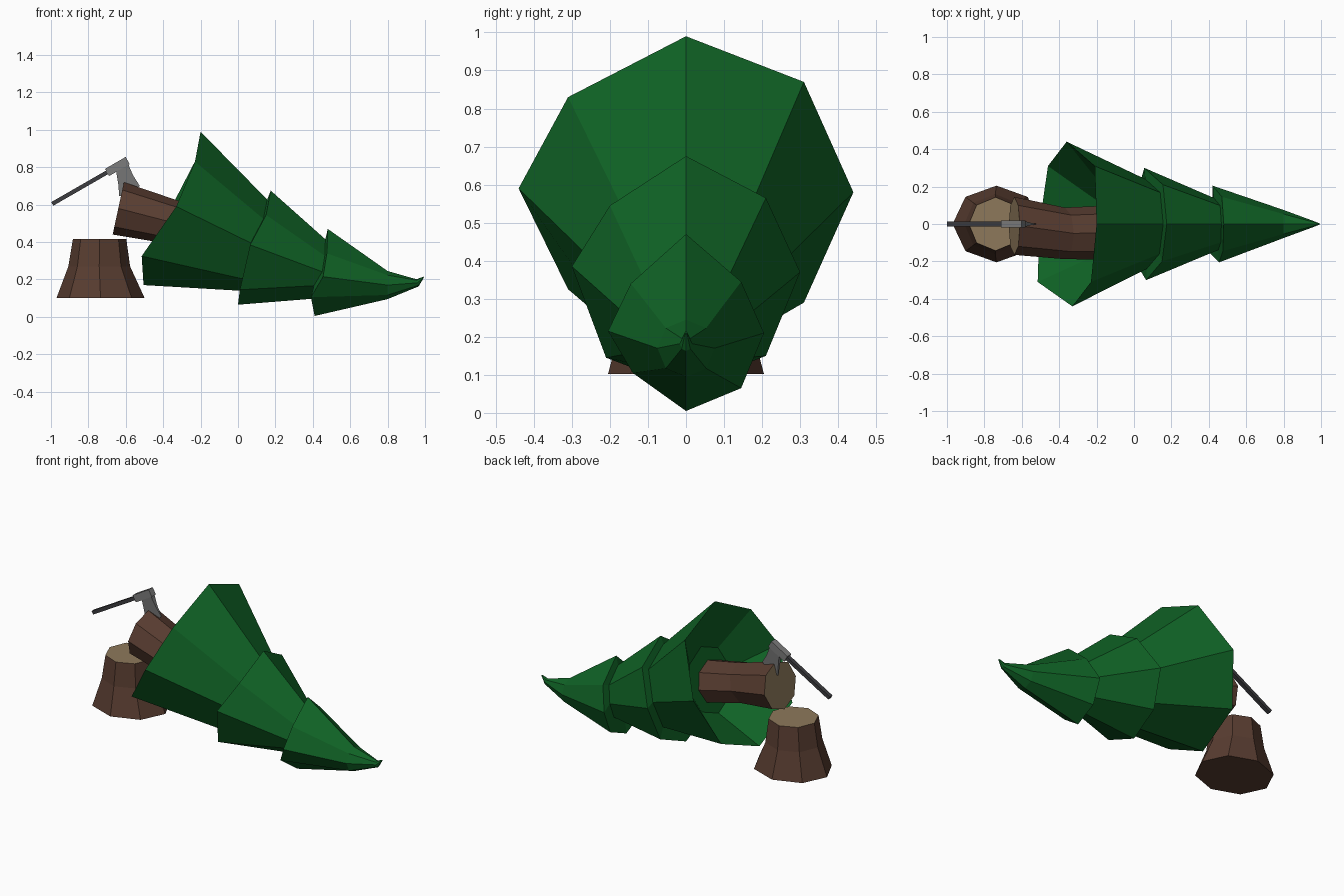
import bpy, bmesh, math
from mathutils import Vector

if "Cube" in bpy.data.objects:
    bpy.data.objects.remove(bpy.data.objects["Cube"])


def material(name, rgb):
    m = bpy.data.materials.new(name)
    m.diffuse_color = (*rgb, 1)
    m.use_nodes = True
    m.node_tree.nodes["Principled BSDF"].inputs["Base Color"].default_value = m.diffuse_color
    return m


GREEN = material("pine green", (0.005, 0.125, 0.019))
BARK = material("bark brown", (0.098, 0.046, 0.030))
WOOD = material("cut wood", (0.27, 0.19, 0.105))
STEEL = material("axe steel", (0.20, 0.20, 0.20))
GRIP = material("dark handle", (0.045, 0.045, 0.05))


def finish(bm, name, mats):
    bmesh.ops.recalc_face_normals(bm, faces=bm.faces)
    me = bpy.data.meshes.new(name)
    bm.to_mesh(me)
    bm.free()
    for m in mats:
        me.materials.append(m)
    ob = bpy.data.objects.new(name, me)
    bpy.context.collection.objects.link(ob)
    return ob


def skin(name, rings, mats, start_mat=0, end_mat=0):
    """Bridge rings of equal point count, then cap both ends."""
    bm = bmesh.new()
    loops = [[bm.verts.new(p) for p in r] for r in rings]
    for a, b in zip(loops, loops[1:]):
        n = len(a)
        for i in range(n):
            j = (i + 1) % n
            bm.faces.new((a[i], a[j], b[j], b[i]))
    bm.faces.new(loops[0]).material_index = start_mat
    bm.faces.new(loops[-1]).material_index = end_mat
    return finish(bm, name, mats)


def ring(centre, axis, ry, ru, n=8):
    """Ring across an axis in the xz plane, first point uppermost, then -y."""
    c, a = Vector(centre), Vector(axis).normalized()
    up = Vector((-a.z, 0, a.x))
    return [c + up * ru * math.cos(t) - Vector((0, ry, 0)) * math.sin(t)
            for t in (2 * math.pi * i / n for i in range(n))]


def shrink(points, s, dz):
    pts = [Vector(p) for p in points]
    c = sum(pts, Vector()) / len(pts)
    return [c + (p - c) * s + Vector((0, 0, dz)) for p in pts]


# Fallen tree: three drooping skirts, each rim listed from the top via -y
rim1 = [(-.20, 0, .99), (-.23, -.31, .83), (-.33, -.44, .59), (-.515, -.31, .325),
        (-.505, 0, .17), (-.46, .31, .29), (-.36, .44, .58), (-.21, .31, .87)]
rim2 = [(.175, 0, .675), (.15, -.20, .545), (.065, -.30, .385), (.01, -.21, .145),
        (0, 0, .065), (.03, .21, .15), (.055, .30, .37), (.155, .21, .565)]
rim3 = [(.48, 0, .47), (.475, -.145, .34), (.455, -.205, .215), (.39, -.14, .105),
        (.41, 0, .005), (.42, .145, .065), (.42, .205, .21), (.47, .145, .345)]
axis = (.95, 0, -.3)
skin("tree_foliage", [
    ring((-.15, -.02, .48), axis, .20, .20),      # hollow underside
    rim1, shrink(rim2, .80, .015),
    rim2, shrink(rim3, .68, .025),
    rim3, ring((.80, 0, .17), (1, 0, 0), .075, .075),
    ring((.96, 0, .182), (1, 0, .3), .016, .02),
    ring((.992, 0, .212), (1, 0, .6), .003, .003)], [GREEN])

# Felled trunk with a pale cut end
skin("trunk", [
    ring((-.64, -.01, .58), (.978, 0, -.21), .155, .143),
    ring((-.37, -.05, .51), (.91, 0, -.40), .138, .122),
    ring((-.10, -.045, .45), axis, .145, .13)], [BARK, WOOD], start_mat=1)


# Stump flaring to its roots, with a pale cut top
def flat_ring(x, z, rx, ry):
    return [Vector((x + rx * math.cos(math.pi * i / 4),
                    ry * math.sin(math.pi * i / 4), z)) for i in range(8)]


skin("stump", [flat_ring(-.735, .102, .235, .205),
               flat_ring(-.742, .27, .165, .16),
               flat_ring(-.74, .415, .143, .143)], [BARK, WOOD], end_mat=1)

# Axe: straight handle and a socket along the same slanted line
along = Vector((.30, 0, .172)).normalized()


def bar(name, start, end, hy, hu, mat):
    up = Vector((-along.z, 0, along.x)) * hu
    y = Vector((0, hy, 0))
    rings = [[Vector(p) + up + y, Vector(p) + up - y,
              Vector(p) - up - y, Vector(p) - up + y] for p in (start, end)]
    skin(name, rings, [mat])


bar("axe_handle", (-.993, 0, .604), (-.68, 0, .784), .013, .011, GRIP)
bar("axe_socket", (-.70, 0, .772), (-.59, 0, .836), .02, .022, STEEL)

# Axe blade: flared profile that thins towards the cutting edge
blade = [(-.655, .80, .016), (-.65, .77, .015), (-.64, .71, .008), (-.635, .645, .002),
         (-.575, .66, .002), (-.525, .70, .002), (-.56, .755, .008),
         (-.58, .80, .015), (-.59, .83, .016)]
skin("axe_blade", [[Vector((x, s * t, z)) for x, z, t in blade] for s in (-1, 1)], [STEEL])
